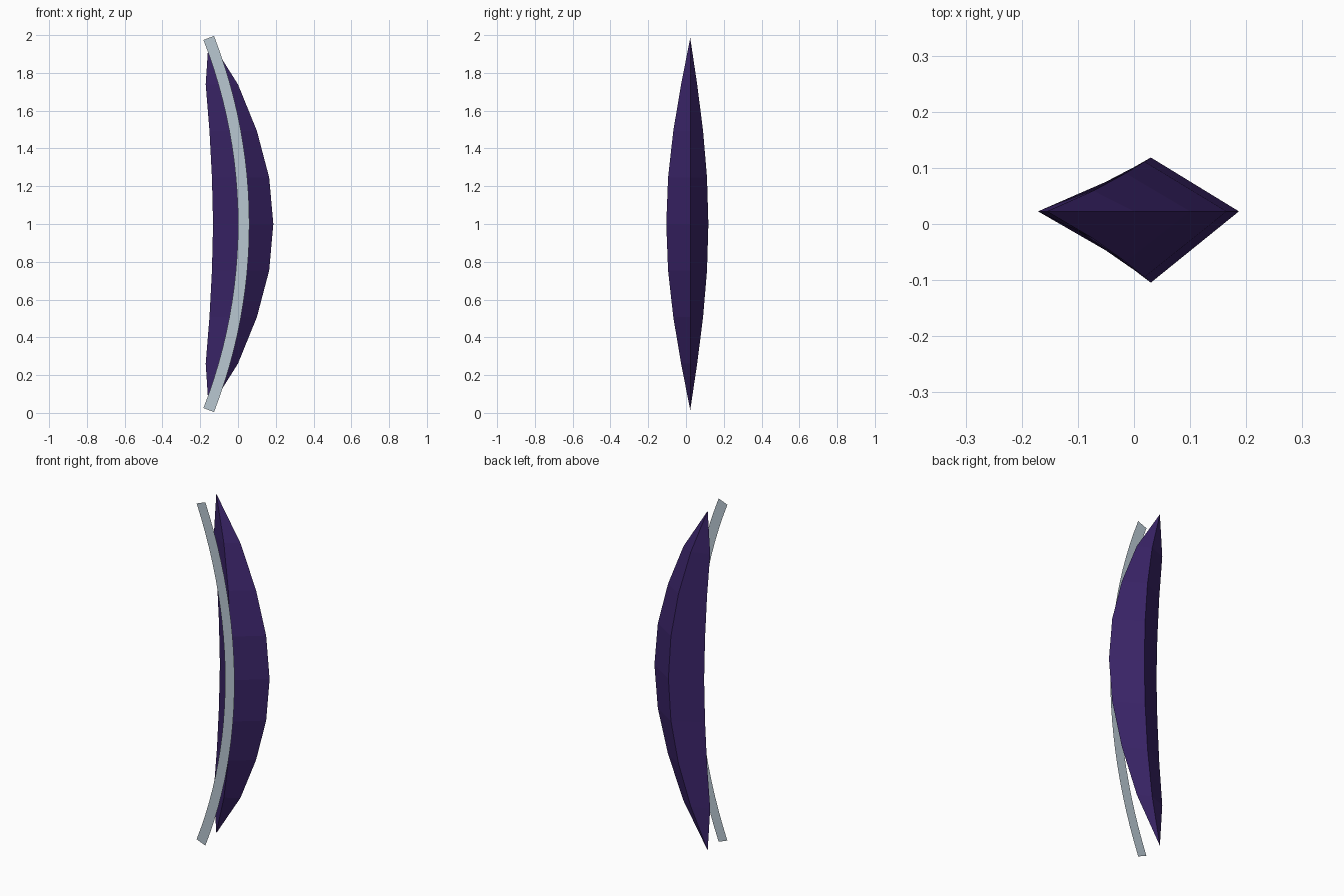
import bpy, bmesh, math

cube = bpy.data.objects.get("Cube")
if cube:
    bpy.data.objects.remove(cube)

MID_Z, HALF, BOW_X, SAG = 1.0, 0.985, 0.03, 0.185
RADIUS = (HALF ** 2 + SAG ** 2) / (2 * SAG)


def material(name, color):
    mat = bpy.data.materials.new(name)
    mat.use_nodes = True
    mat.diffuse_color = color
    mat.node_tree.nodes["Principled BSDF"].inputs["Base Color"].default_value = color
    return mat


def finish(bm, name, mat):
    mesh = bpy.data.meshes.new(name)
    bm.to_mesh(mesh)
    bm.free()
    mesh.materials.append(mat)
    obj = bpy.data.objects.new(name, mesh)
    bpy.context.collection.objects.link(obj)
    return obj


def arc_x(dz):
    """Centre line of the bow at a height above or below the middle."""
    return BOW_X - RADIUS + math.sqrt(RADIUS ** 2 - dz ** 2)


purple = material("dark purple", (0.043, 0.018, 0.14, 1))
silver = material("pale silver", (0.48, 0.57, 0.64, 1))

# Crescent body: diamond sections that taper to a point at both ends
EDGE_Y, FRONT, BACK = 0.0225, 0.127, 0.096
outline = [(-0.132, 0.187), (-0.138, 0.165), (-0.151, 0.10), (-0.171, 0.0)]
bm = bmesh.new()
rings = []
for i in range(-3, 4):
    left, right = outline[abs(i)]
    dz = i * HALF / 4
    thick = math.cos(abs(i) * math.pi / 8)
    ridge_x, z = arc_x(dz), MID_Z + dz
    section = [(left, EDGE_Y), (ridge_x, EDGE_Y - FRONT * thick),
               (right, EDGE_Y), (ridge_x, EDGE_Y + BACK * thick)]
    rings.append([bm.verts.new((x, y, z)) for x, y in section])
for lower, upper in zip(rings, rings[1:]):
    for k in range(4):
        n = (k + 1) % 4
        bm.faces.new((lower[k], lower[n], upper[n], upper[k]))
for ring, side in ((rings[0], -1), (rings[-1], 1)):
    tip = bm.verts.new((arc_x(HALF), EDGE_Y, MID_Z + side * HALF))
    for k in range(4):
        bm.faces.new((ring[k], ring[(k + 1) % 4], tip))
bmesh.ops.recalc_face_normals(bm, faces=bm.faces)
finish(bm, "crescent_body", purple)

# Flat curved ribbon just in front of the ridge
RIBBON_Y, HALF_WIDTH, STEPS = -0.118, 0.03, 24
sweep = math.asin(HALF / RADIUS)
bm = bmesh.new()
pairs = []
for i in range(STEPS + 1):
    a = sweep * (2 * i / STEPS - 1)
    pairs.append([bm.verts.new((BOW_X - RADIUS + r * math.cos(a), RIBBON_Y,
                                MID_Z + r * math.sin(a)))
                  for r in (RADIUS - HALF_WIDTH, RADIUS + HALF_WIDTH)])
for low, high in zip(pairs, pairs[1:]):
    bm.faces.new((low[0], low[1], high[1], high[0]))
finish(bm, "front_ribbon", silver)
